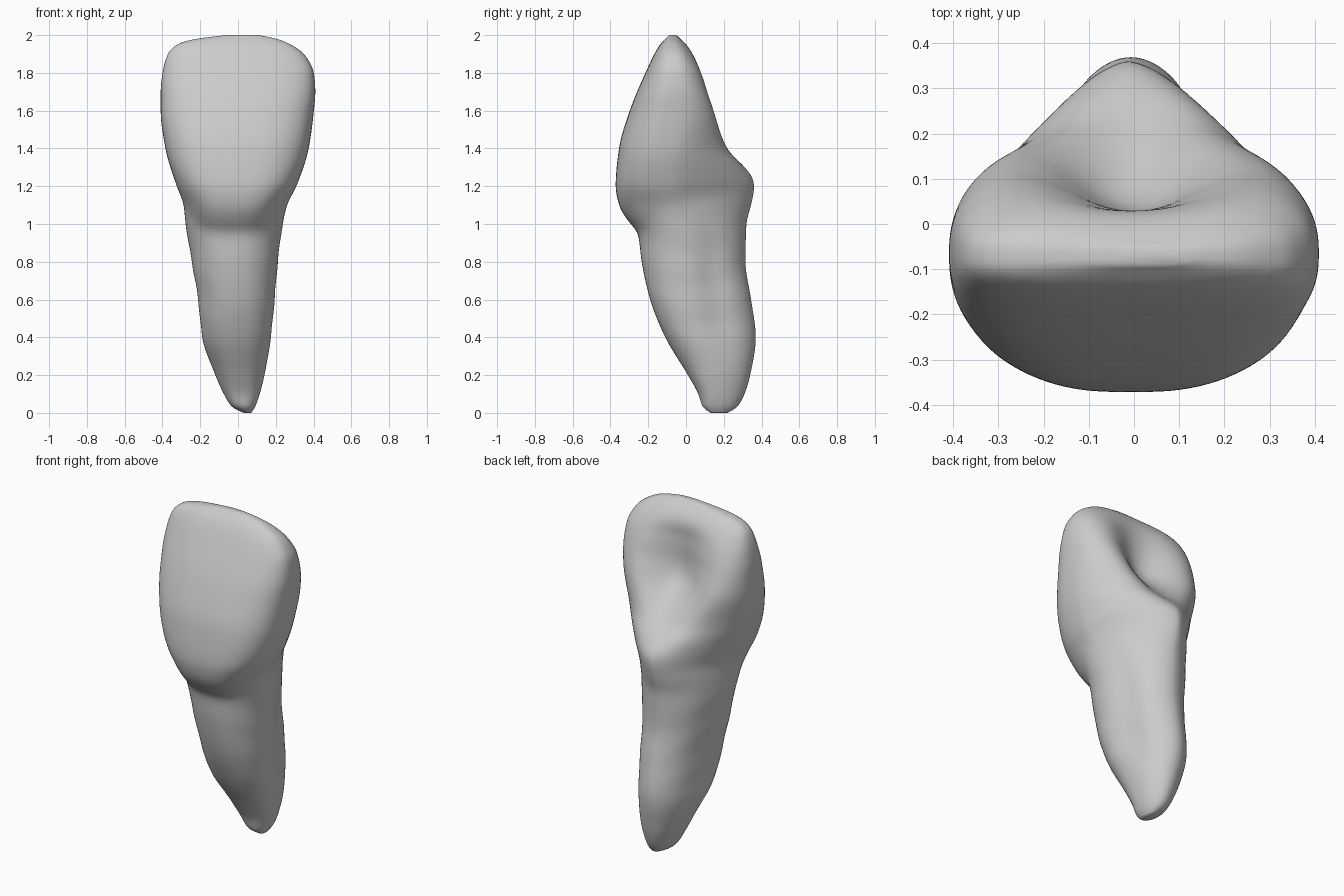
import bpy
import bmesh
from math import sin, cos, pi, exp, copysign

cube = bpy.data.objects.get("Cube")
if cube:
    bpy.data.objects.remove(cube, do_unlink=True)


def sample(curve, z):
    """Smoothly interpolate a list of (height, value) knots without overshoot."""
    if z <= curve[0][0]:
        return curve[0][1]
    if z >= curve[-1][0]:
        return curve[-1][1]
    slopes = [(b[1] - a[1]) / (b[0] - a[0]) for a, b in zip(curve, curve[1:])]
    tangents = [slopes[0]]
    for before, after in zip(slopes, slopes[1:]):
        product = before * after
        tangents.append(2 * product / (before + after) if product > 0 else 0)
    tangents.append(slopes[-1])
    i = next(k for k in range(len(slopes)) if z <= curve[k + 1][0])
    span = curve[i + 1][0] - curve[i][0]
    t = (z - curve[i][0]) / span
    start, end = curve[i][1], curve[i + 1][1]
    return (start * (1 + 2 * t) * (1 - t) ** 2 + end * t * t * (3 - 2 * t)
            + span * t * (1 - t) * ((1 - t) * tangents[i] - t * tangents[i + 1]))


def smooth_step(low, high, value):
    t = min(1, max(0, (value - low) / (high - low)))
    return t * t * (3 - 2 * t)


def power(value, exponent):
    return copysign(abs(value) ** exponent, value)


# Silhouette curves along the height
right_edge = [(0, .03), (.03, -.03), (.1, -.075), (.2, -.12), (.4, -.19), (.6, -.212),
              (.8, -.245), (1, -.278), (1.1, -.288), (1.2, -.325), (1.4, -.385),
              (1.6, -.41), (1.7, -.41), (1.8, -.4), (1.9, -.372), (1.95, -.325),
              (1.98, -.23), (2, -.06)]
left_edge = [(0, .07), (.03, .09), (.1, .115), (.2, .14), (.4, .175), (.6, .195),
             (.8, .212), (1, .238), (1.1, .26), (1.2, .31), (1.4, .375), (1.6, .402),
             (1.7, .41), (1.8, .402), (1.9, .35), (1.95, .28), (1.98, .21), (2, .11)]
front_edge = [(0, .13), (.03, .09), (.1, .065), (.2, .01), (.4, -.11), (.6, -.19),
              (.8, -.235), (.95, -.255), (1.02, -.31), (1.1, -.355), (1.2, -.373),
              (1.4, -.355), (1.6, -.298), (1.8, -.215), (1.95, -.138), (2, -.09)]
back_edge = [(0, .22), (.03, .27), (.1, .31), (.2, .34), (.4, .37), (.6, .345),
             (.8, .315), (1, .32), (1.1, .345), (1.2, .362), (1.3, .335), (1.4, .275),
             (1.6, .225), (1.8, .13), (1.95, .01), (2, -.05)]

# Section character: widest depth, back roundness, and the hollow's depth and spread
widest_depth = [(0, .17), (.2, .15), (.5, .04), (.9, .0), (1.2, -.07), (1.6, -.06), (2, -.07)]
back_roundness = [(0, 2), (.5, 1.9), (1, 1.75), (1.2, 1.6), (1.4, 1.8), (1.6, 2.2), (2, 2.6)]
hollow_depth = [(1.25, 0), (1.4, .07), (1.6, .19), (1.8, .105), (1.93, .015), (2, 0)]
hollow_spread = [(1.3, .32), (1.7, .52)]


def section_point(z, angle):
    c, s = cos(angle), sin(angle)
    # The crown flares out a little higher toward the back
    lift = .07 * max(0, s) * smooth_step(.8, 1.05, z) * (1 - smooth_step(1.3, 1.6, z))
    left, right = sample(left_edge, z - lift), sample(right_edge, z - lift)
    middle, half = (left + right) / 2, (left - right) / 2
    depth = sample(widest_depth, z)
    if s < 0:
        # Front wall, with the neck line arching upward at the sides
        shape = 2.2 + .6 * smooth_step(.9, 1.2, z)
        u, v = power(c, 2 / shape), power(-s, 2 / shape)
        arch = .13 * u ** 4 * smooth_step(.7, 1, z) * (1 - smooth_step(1.15, 1.5, z))
        y = depth + (sample(front_edge, z - arch) - depth) * v
    else:
        # Back wall, hollowed between the two side ridges
        shape = sample(back_roundness, z)
        u, v = power(c, 2 / shape), power(s, 2 / shape)
        y = depth + (sample(back_edge, z) - depth) * v
        y -= sample(hollow_depth, z) * exp(-(u / sample(hollow_spread, z)) ** 2) * v
    # Shallow lengthwise grooves on the root, deeper on the left
    root = smooth_step(.2, .5, z) * (1 - smooth_step(.75, 1.1, z))
    groove = 1 - (.1 if c > 0 else .04) * root * exp(-((y - depth - .13) / .08) ** 2)
    # Faint growth ripples
    ripple = 1 + .008 * root * sin(z * 31 + 3 * c)
    return middle + half * u * groove * ripple, y, z


# Loft the tooth through closed rings, packed tighter toward both ends
RINGS, SIDES = 130, 112
mesh = bpy.data.meshes.new("tooth")
bm = bmesh.new()
rings = []
for i in range(RINGS + 1):
    t = i / RINGS
    z = 2 * (.45 * t + .55 * (1 - cos(pi * t)) / 2)
    rings.append([bm.verts.new(section_point(z, 2 * pi * k / SIDES)) for k in range(SIDES)])
for lower, upper in zip(rings, rings[1:]):
    for k in range(SIDES):
        n = (k + 1) % SIDES
        bm.faces.new((lower[k], lower[n], upper[n], upper[k]))
bm.faces.new(rings[0][::-1])
bm.faces.new(rings[-1])
for _ in range(4):
    bmesh.ops.smooth_vert(bm, verts=[v for ring in rings[1:-1] for v in ring], factor=.5,
                          use_axis_x=True, use_axis_y=True, use_axis_z=True)
bmesh.ops.recalc_face_normals(bm, faces=bm.faces)
bm.to_mesh(mesh)
bm.free()
for polygon in mesh.polygons:
    polygon.use_smooth = True

# Single plain grey
grey = bpy.data.materials.new("plain_grey")
grey.use_nodes = True
colour = (.6, .6, .6, 1)
grey.diffuse_color = colour
grey.node_tree.nodes["Principled BSDF"].inputs["Base Color"].default_value = colour
mesh.materials.append(grey)
tooth = bpy.data.objects.new("tooth", mesh)
bpy.context.scene.collection.objects.link(tooth)
